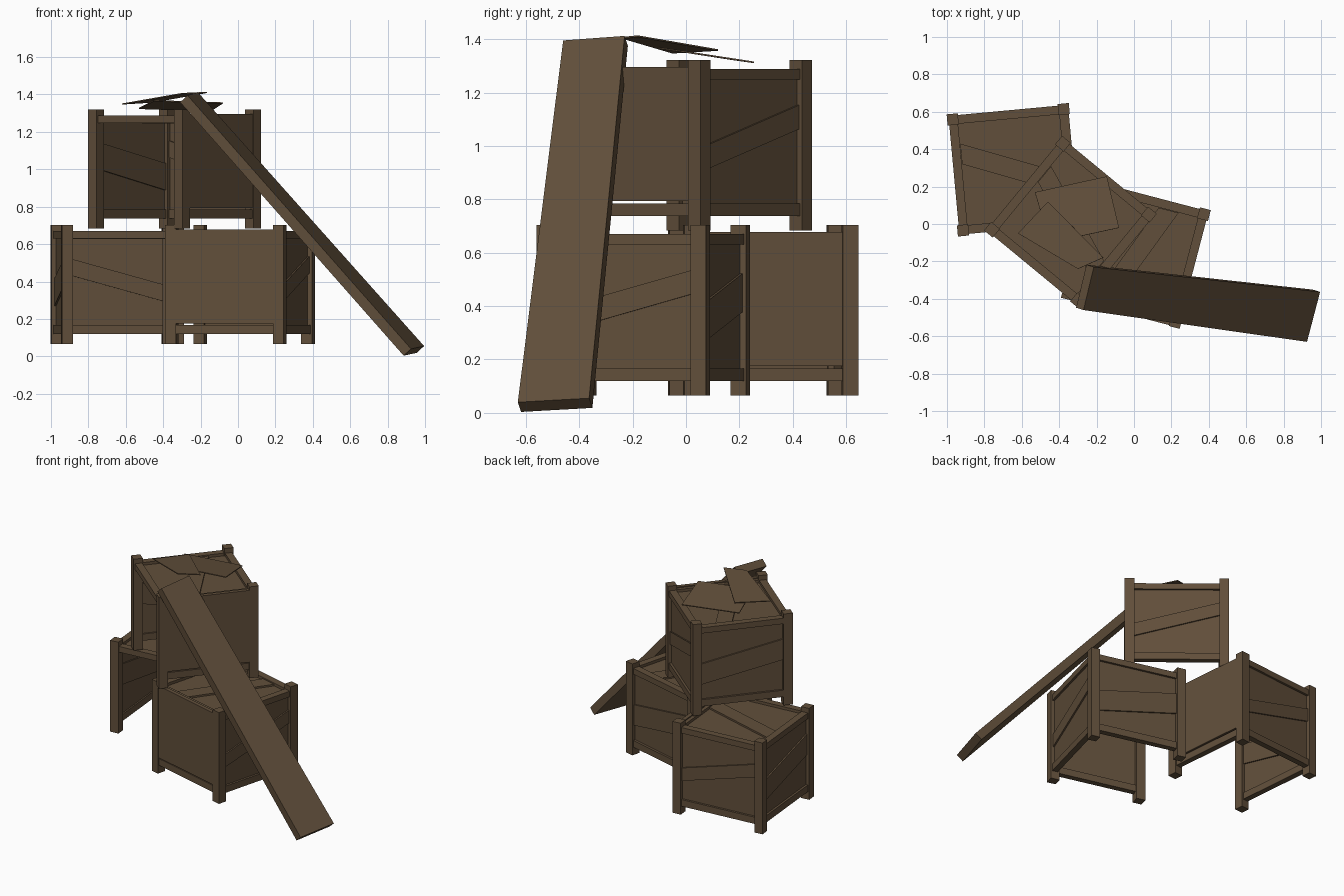
import bpy, bmesh, math
from mathutils import Matrix, Vector

if "Cube" in bpy.data.objects:
    bpy.data.objects.remove(bpy.data.objects["Cube"])

wood = bpy.data.materials.new("dark_brown_wood")
wood.diffuse_color = (0.12, 0.078, 0.043, 1)
wood.use_nodes = True
wood.node_tree.nodes["Principled BSDF"].inputs["Base Color"].default_value = wood.diffuse_color


def finish(name, bm, matrix=Matrix()):
    bmesh.ops.recalc_face_normals(bm, faces=bm.faces)
    me = bpy.data.meshes.new(name)
    bm.to_mesh(me)
    bm.free()
    me.materials.append(wood)
    ob = bpy.data.objects.new(name, me)
    ob.matrix_world = matrix
    bpy.context.collection.objects.link(ob)
    return ob


def hexa(bm, lower, upper):
    """Solid between two matching four-point loops."""
    a = [bm.verts.new(p) for p in lower]
    b = [bm.verts.new(p) for p in upper]
    bm.faces.new(a)
    bm.faces.new(b)
    for i in range(4):
        j = (i + 1) % 4
        bm.faces.new((a[i], a[j], b[j], b[i]))


def side_slab(bm, k, quad, d0, d1):
    """Slab on crate side k (0 back, 1 left, 2 front, 3 right), quad given as (along, height)."""
    r = Matrix.Rotation(k * math.pi / 2, 3, 'Z')
    hexa(bm, [r @ Vector((u, d0, z)) for u, z in quad],
         [r @ Vector((u, d1, z)) for u, z in quad])


def top_slab(bm, quad, z0, z1):
    hexa(bm, [(x, y, z0) for x, y in quad], [(x, y, z1) for x, y in quad])


def rect(a, b, c, d):
    return [(a, b), (c, b), (c, d), (a, d)]


def strip(h0, h1, half, u=0.27):
    """Slanting brace from height h0 to h1."""
    return [(-u, h0 - half), (u, h1 - half), (u, h1 + half), (-u, h0 + half)]


def crate(name, x, y, z, deg):
    m = Matrix.Translation((x, y, z)) @ Matrix.Rotation(math.radians(deg), 4, 'Z')
    # corner posts
    bm = bmesh.new()
    for sx in (-1, 1):
        for sy in (-1, 1):
            cx, cy = sx * 0.298, sy * 0.298
            top_slab(bm, rect(cx - .03, cy - .03, cx + .03, cy + .03), 0, 0.638)
    finish(name + "_posts", bm, m)
    # rails: top all round, bottom on the three closed sides
    bm = bmesh.new()
    for k in range(4):
        side_slab(bm, k, rect(-.27, .565, .27, .605), 0.272, 0.319)
        if k != 2:
            side_slab(bm, k, rect(-.27, .055, .27, .102), 0.28, 0.319)
    finish(name + "_rails", bm, m)
    # panels: back and left are recessed, right is a plain sheet, front is open
    bm = bmesh.new()
    for k in (0, 1):
        side_slab(bm, k, rect(-.285, .07, .285, .59), 0.29, 0.304)
    side_slab(bm, 3, rect(-.27, .11, .27, .612), 0.296, 0.323)
    top_slab(bm, rect(-.285, -.285, .285, .285), 0.572, 0.586)
    finish(name + "_panels", bm, m)
    # slanting braces on back, left and top
    bm = bmesh.new()
    side_slab(bm, 0, strip(.425, .275, .045), 0.28, 0.314)
    side_slab(bm, 1, strip(.385, .277, .072), 0.28, 0.314)
    top_slab(bm, strip(.11, -.10, .055), 0.563, 0.598)
    finish(name + "_braces", bm, m)


crate("left_crate", -0.645, 0.29, 0.065, 5.3)
crate("right_crate", 0.01, -0.16, 0.065, -104.7)
crate("upper_crate", -0.34, 0.01, 0.683, -39.5)


def plank(name, corners, thick):
    """Board with the given upper corners, extruded downwards along its normal."""
    p = [Vector(c) for c in corners]
    n = (p[2] - p[0]).cross(p[3] - p[1]).normalized()
    if n.z < 0:
        n = -n
    bm = bmesh.new()
    hexa(bm, [v - n * thick for v in p], p)
    finish(name, bm)


# long board leaning on the stack
plank("leaning_board", [(-.27, -.46, 1.395), (.925, -.63, .04),
                        (.995, -.363, .055), (-.215, -.23, 1.412)], 0.055)
# broken sheets lying on the upper crate
plank("lower_scrap", [(-.53, .17, 1.328), (-.145, .255, 1.316),
                      (-.08, -.02, 1.358), (-.45, -.10, 1.37)], 0.006)
plank("upper_scrap", [(-.46, .12, 1.362), (-.62, -.05, 1.352),
                      (-.30, -.24, 1.408), (-.165, -.18, 1.414)], 0.006)
